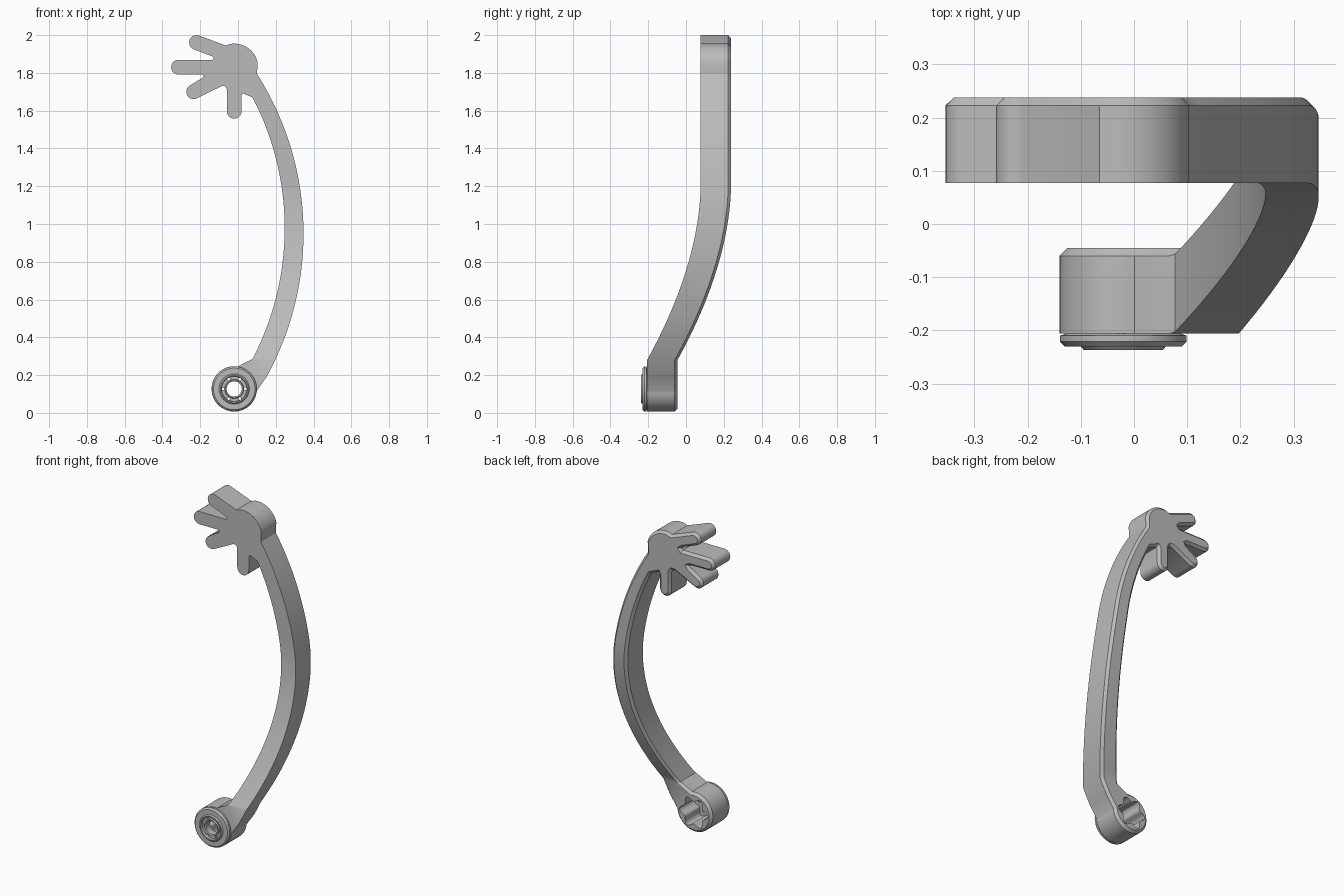
import bpy, bmesh, math
from mathutils import Vector

if "Cube" in bpy.data.objects:
    bpy.data.objects.remove(bpy.data.objects["Cube"], do_unlink=True)

grey = bpy.data.materials.new("plain grey")
grey.use_nodes = True
grey.diffuse_color = (0.5, 0.5, 0.5, 1)
grey.node_tree.nodes["Principled BSDF"].inputs["Base Color"].default_value = (0.5, 0.5, 0.5, 1)

FRONT, BACK, CHAMFER = 0.077, 0.238, 0.015
HUB = (-0.02, 0.127)
HUB_R = 0.12
DROP, BEND_TOP, BEND_LOW = 0.283, 1.2, 0.28


def arc(cx, cz, r, a0, a1, n):
    """Points on an arc in the x-z plane, angles in degrees."""
    steps = [math.radians(a0 + (a1 - a0) * i / n) for i in range(n + 1)]
    return [(cx + r * math.cos(a), cz + r * math.sin(a)) for a in steps]


def finger(x, z, angle, r=0.039):
    """Rounded finger tip around a centre, pointing along the angle."""
    return arc(x, z, r, angle - 90, angle + 90, 10)


def to_object(name, bm):
    bmesh.ops.recalc_face_normals(bm, faces=bm.faces)
    mesh = bpy.data.meshes.new(name)
    bm.to_mesh(mesh)
    bm.free()
    mesh.materials.append(grey)
    ob = bpy.data.objects.new(name, mesh)
    bpy.context.collection.objects.link(ob)
    return ob


def activate(ob):
    bpy.ops.object.select_all(action='DESELECT')
    ob.select_set(True)
    bpy.context.view_layer.objects.active = ob


def prism(bm, outline, y0, y1):
    """Closed prism of an x-z outline; returns the face at y1."""
    face = bm.faces.new([bm.verts.new((x, y0, z)) for x, z in outline])
    made = bmesh.ops.extrude_face_region(bm, geom=[face], use_keep_orig=True)["geom"]
    for v in made:
        if isinstance(v, bmesh.types.BMVert):
            v.co.y = y1
    return next(f for f in made if isinstance(f, bmesh.types.BMFace))


def cut(ob, cutter):
    cutter.hide_render = True
    activate(ob)
    mod = ob.modifiers.new("cut", 'BOOLEAN')
    mod.operation, mod.solver, mod.object = 'DIFFERENCE', 'EXACT', cutter
    bpy.ops.object.modifier_apply(modifier=mod.name)
    bpy.data.objects.remove(cutter, do_unlink=True)


# Outline of the lever: outer curve, head, four fingers, inner curve, hub
outline = arc(-1.223, 0.95, 1.57, -29, 32.5, 40)
outline += arc(-0.02, 1.828, 0.127, 14, 98, 14)
outline += [(-0.065, 1.945)] + finger(-0.22, 1.961, 160)
outline += [(-0.138, 1.888), (-0.128, 1.878), (-0.136, 1.868)] + finger(-0.315, 1.83, 180)
outline += [(-0.19, 1.791), (-0.18, 1.785), (-0.186, 1.775)] + finger(-0.235, 1.7, 207)
outline += [(-0.085, 1.731), (-0.068, 1.73), (-0.059, 1.715)] + finger(-0.02, 1.597, 270)
outline += [(0.019, 1.68), (0.025, 1.692)]
outline += arc(-1.247, 0.978, 1.494, 27.6, -27.6, 36)
outline += [(0.02, 0.257)] + arc(*HUB, HUB_R, 80, 355, 48)

# Lever body, chamfered around the back, then bent forward towards the hub
bm = bmesh.new()
rear = prism(bm, outline, FRONT, BACK - CHAMFER)
bmesh.ops.recalc_face_normals(bm, faces=bm.faces)
bmesh.ops.inset_region(bm, faces=[rear], thickness=CHAMFER, use_even_offset=True)
for v in rear.verts:
    v.co.y = BACK
SLICES = 28
for i in range(SLICES + 1):
    z = BEND_LOW + (BEND_TOP - BEND_LOW) * i / SLICES
    bmesh.ops.bisect_plane(bm, geom=bm.verts[:] + bm.edges[:] + bm.faces[:], dist=1e-5,
                           plane_co=(0, 0, z), plane_no=(0, 0, 1))
for v in bm.verts:
    t = (BEND_TOP - v.co.z) / (BEND_TOP - BEND_LOW)
    v.co.y -= DROP * min(max(t, 0), 1) ** 1.8
lever = to_object("lever_arm", bm)

# Six-lobed socket through the hub
bm = bmesh.new()
lobes = []
for i in range(72):
    a = math.tau * i / 72
    r = 0.082 + 0.014 * math.cos(6 * a)
    lobes.append((HUB[0] + r * math.cos(a), HUB[1] + r * math.sin(a)))
prism(bm, lobes, -0.3, 0.05)
cut(lever, to_object("socket_cutter", bm))

# Turned cap with a raised ring and centre hole on the hub front
bm = bmesh.new()
profile = [(0.04, -0.185), (0.04, -0.226), (0.047, -0.229), (0.051, -0.222), (0.066, -0.222),
           (0.068, -0.237), (0.074, -0.237), (0.08, -0.23), (0.11, -0.23),
           (0.119, -0.221), (0.119, -0.21), (0.108, -0.206), (0.108, -0.185)]
ring = [bm.verts.new((HUB[0] + r, y, HUB[1])) for r, y in profile]
edges = [bm.edges.new((ring[i - 1], ring[i])) for i in range(len(ring))]
bmesh.ops.spin(bm, geom=ring + edges, cent=(HUB[0], 0, HUB[1]), axis=(0, 1, 0),
               angle=math.tau, steps=64, use_merge=True)
bmesh.ops.remove_doubles(bm, verts=bm.verts, dist=1e-5)
cap = to_object("hub_cap", bm)

# Six small holes around the centre of the cap
bm = bmesh.new()
for i in range(6):
    a = math.tau * i / 6
    centre = Vector(HUB) + 0.059 * Vector((math.cos(a), math.sin(a)))
    prism(bm, arc(centre.x, centre.y, 0.007, 0, 330, 11), -0.3, 0)
cut(cap, to_object("hole_cutter", bm))

for ob in (lever, cap):
    activate(ob)
    bpy.ops.object.shade_smooth_by_angle(angle=math.radians(30))
